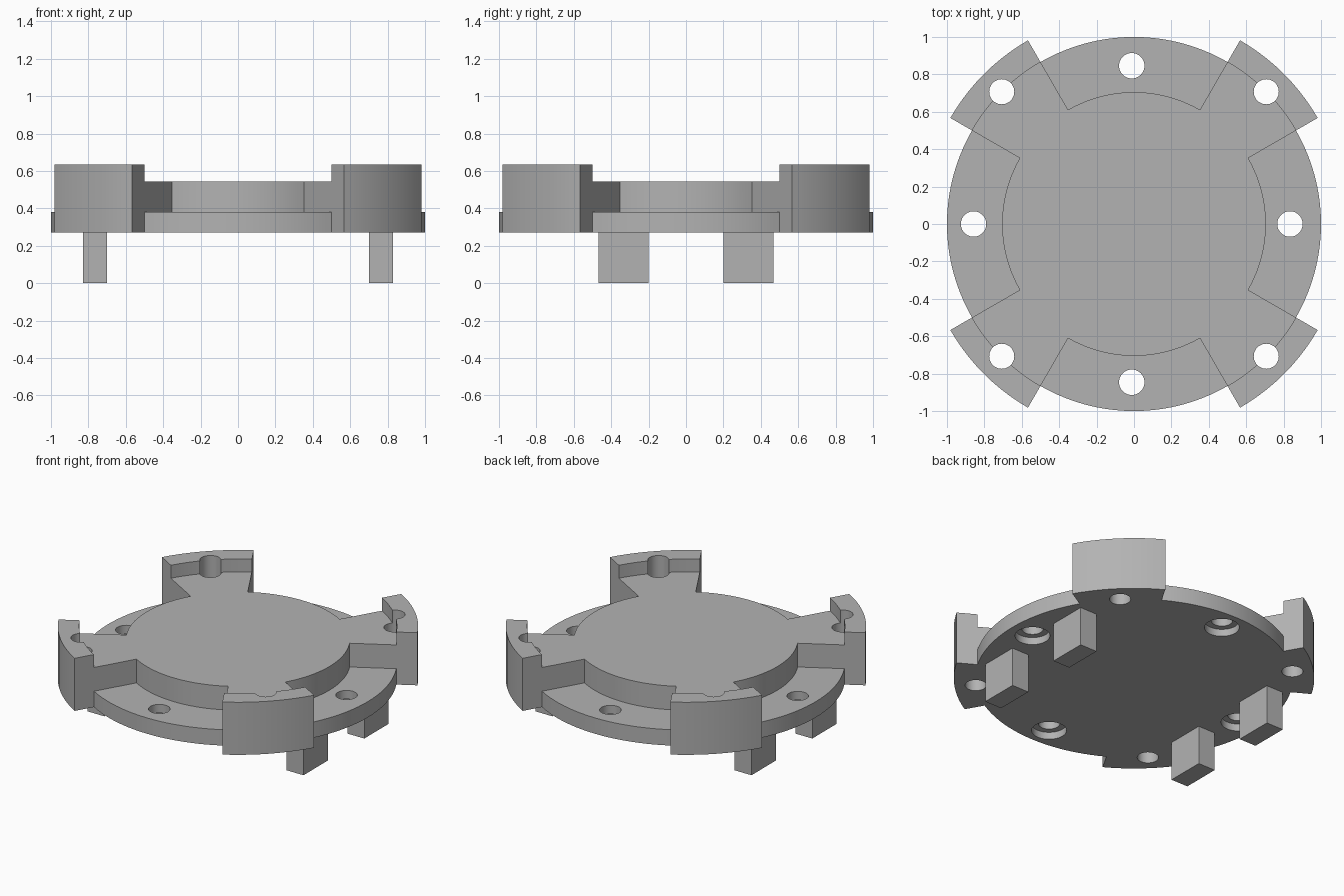
import bpy, bmesh
from math import cos, sin, radians, pi

cube = bpy.data.objects.get("Cube")
if cube:
    bpy.data.objects.remove(cube, do_unlink=True)

# Heights and radii
BOTTOM, PLATE_TOP, HUB_TOP, RIM_TOP = 0.27, 0.38, 0.545, 0.635
PLATE_R, HUB_R, ARM_R = 1.0, 0.705, 1.134

grey = bpy.data.materials.new("plain grey")
grey.use_nodes = True
colour = (0.45, 0.45, 0.45, 1)
grey.diffuse_color = colour
grey.node_tree.nodes["Principled BSDF"].inputs["Base Color"].default_value = colour


def arc(r, start, end, steps, cx=0, cy=0):
    angles = [radians(start + (end - start) * i / steps) for i in range(steps + 1)]
    return [(cx + r * cos(a), cy + r * sin(a)) for a in angles]


def circle(r, cx=0, cy=0, steps=120):
    return arc(r, 0, 360, steps, cx, cy)[:-1]


def prism(name, outline, z0, z1):
    """Solid made by extruding a flat outline from z0 up to z1."""
    bm = bmesh.new()
    face = bm.faces.new([bm.verts.new((x, y, z0)) for x, y in outline])
    top = bmesh.ops.extrude_face_region(bm, geom=[face])
    verts = [v for v in top["geom"] if isinstance(v, bmesh.types.BMVert)]
    bmesh.ops.translate(bm, verts=verts, vec=(0, 0, z1 - z0))
    bmesh.ops.recalc_face_normals(bm, faces=bm.faces)
    mesh = bpy.data.meshes.new(name)
    bm.to_mesh(mesh)
    bm.free()
    mesh.materials.append(grey)
    obj = bpy.data.objects.new(name, mesh)
    bpy.context.collection.objects.link(obj)
    return obj


def combine(target, tool, operation):
    """Apply a boolean and remove the tool."""
    mod = target.modifiers.new(operation, 'BOOLEAN')
    mod.operation, mod.solver, mod.object = operation, 'EXACT', tool
    bpy.context.view_layer.objects.active = target
    bpy.ops.object.modifier_apply(modifier=mod.name)
    bpy.data.objects.remove(tool, do_unlink=True)


# Flange body: round plate, raised hub and four diagonal arms
body = prism("flange_body", circle(PLATE_R), BOTTOM, PLATE_TOP)
combine(body, prism("hub", circle(HUB_R), BOTTOM + 0.04, HUB_TOP), 'UNION')
for middle in (45, 135, 225, 315):
    outline = [(0.3 * cos(radians(middle)), 0.3 * sin(radians(middle)))]
    outline = arc(0.5, middle + 15, middle - 15, 10) + arc(ARM_R, middle - 15, middle + 15, 10)
    combine(body, prism("arm", outline, BOTTOM, RIM_TOP), 'UNION')

# Lower the arms inside the rim
combine(body, prism("rim_cutter", circle(PLATE_R), HUB_TOP, 1), 'DIFFERENCE')

# Through holes in the arms
for middle in (45, 135, 225, 315):
    a = radians(middle)
    hole = prism("arm_hole", circle(0.067, cos(a), sin(a), 40), 0, 1)
    combine(body, hole, 'DIFFERENCE')

# Plate holes, counterbored from below
for quarter in range(4):
    a = quarter * pi / 2
    x, y = 0.846 * cos(a) - 0.012, 0.846 * sin(a)
    combine(body, prism("plate_hole", circle(0.068, x, y, 40), 0, 0.5), 'DIFFERENCE')
    combine(body, prism("counterbore", circle(0.11, x, y, 40), 0, BOTTOM + 0.05), 'DIFFERENCE')

bpy.ops.object.select_all(action='DESELECT')
body.select_set(True)
bpy.context.view_layer.objects.active = body
bpy.ops.object.shade_smooth_by_angle(angle=radians(30))

# Square pegs underneath
for side, sx in (("left", 1), ("right", -1)):
    for end, sy in (("front", -1), ("back", 1)):
        corners = [(0.70, 0.20), (0.83, 0.20), (0.83, 0.467), (0.70, 0.467)]
        prism(f"{end}_{side}_peg", [(sx * x, sy * y) for x, y in corners], 0, BOTTOM)
